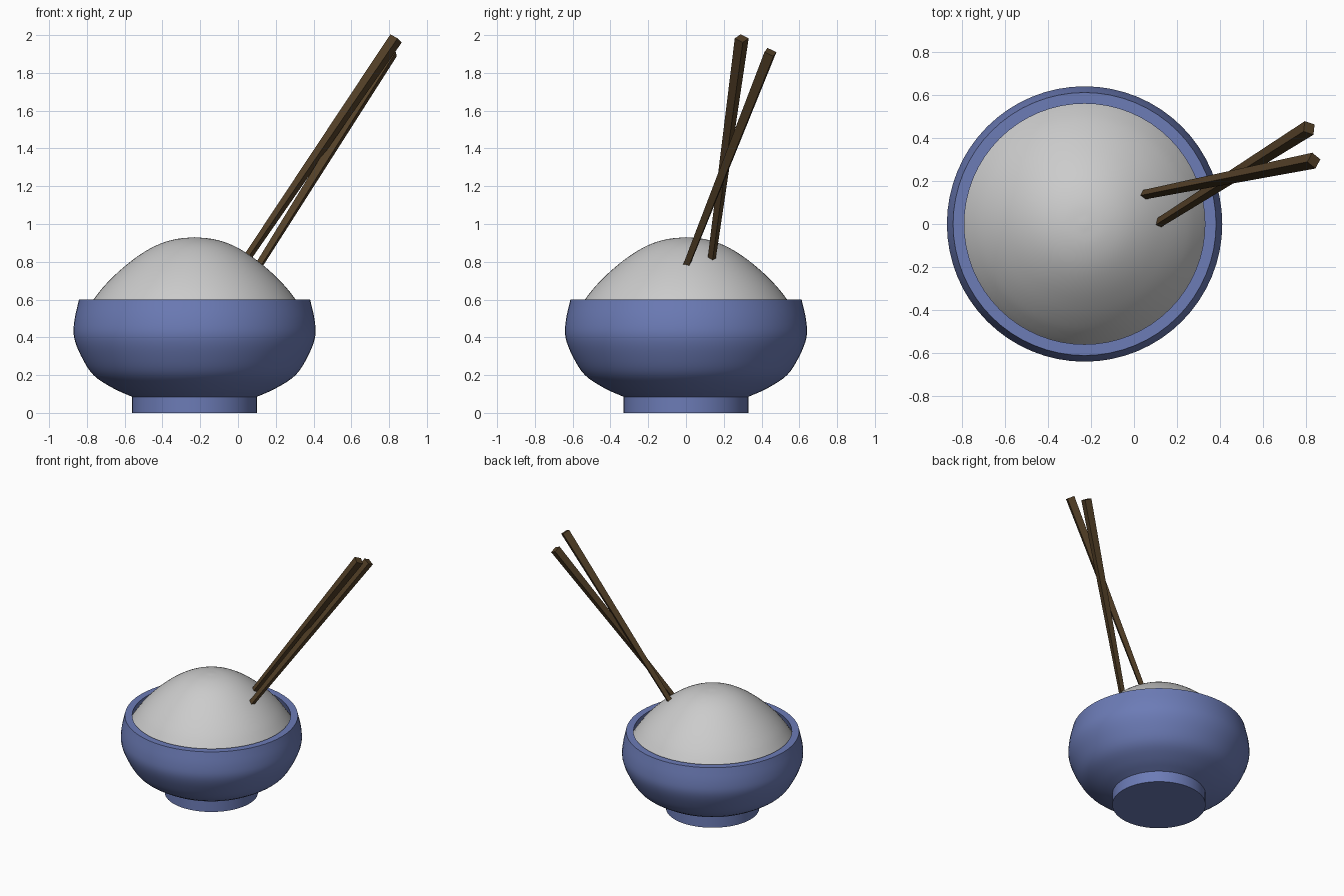
import bpy, bmesh, math
from mathutils import Vector

if "Cube" in bpy.data.objects:
    bpy.data.objects.remove(bpy.data.objects["Cube"])

CX = -0.23  # bowl axis


def material(name, rgb):
    m = bpy.data.materials.new(name)
    m.diffuse_color = (*rgb, 1)
    m.use_nodes = True
    m.node_tree.nodes["Principled BSDF"].inputs["Base Color"].default_value = m.diffuse_color
    return m


def smooth_path(pts, steps=4):
    """Catmull-Rom curve through the profile points."""
    p = [Vector(q) for q in pts]
    p = [2 * p[0] - p[1]] + p + [2 * p[-1] - p[-2]]
    out = []
    for a, b, c, d in zip(p, p[1:], p[2:], p[3:]):
        for i in range(steps):
            t = i / steps
            out.append(0.5 * (2 * b + (c - a) * t + (2 * a - 5 * b + 4 * c - d) * t * t
                              + (3 * b - a - 3 * c + d) * t ** 3))
    return out + [p[-2]]


def finish(name, bm, mat=None, smooth=True):
    bmesh.ops.recalc_face_normals(bm, faces=bm.faces)
    me = bpy.data.meshes.new(name)
    bm.to_mesh(me)
    bm.free()
    ob = bpy.data.objects.new(name, me)
    bpy.context.collection.objects.link(ob)
    if mat:
        me.materials.append(mat)
    if smooth:
        bpy.ops.object.select_all(action='DESELECT')
        ob.select_set(True)
        bpy.context.view_layer.objects.active = ob
        bpy.ops.object.shade_smooth_by_angle(angle=math.radians(35))
    return ob


def lathe(name, profile, mat=None, segments=64):
    bm = bmesh.new()
    vs = [bm.verts.new((r, 0, z)) for r, z in profile]
    es = [bm.edges.new(e) for e in zip(vs, vs[1:])]
    bmesh.ops.spin(bm, geom=vs + es, cent=(0, 0, 0), axis=(0, 0, 1),
                   angle=math.tau, steps=segments, use_duplicate=False)
    bmesh.ops.remove_doubles(bm, verts=bm.verts, dist=1e-4)
    ob = finish(name, bm, mat)
    ob.location.x = CX
    return ob


def chopstick(name, tip, top, w_tip, w_top, mat):
    """Tapered square stick from tip to top."""
    tip, top = Vector(tip), Vector(top)
    axis = top - tip
    bm = bmesh.new()
    bmesh.ops.create_cone(bm, cap_ends=True, segments=4, depth=axis.length,
                          radius1=w_tip / math.sqrt(2), radius2=w_top / math.sqrt(2))
    bmesh.ops.rotate(bm, verts=bm.verts, matrix=axis.to_track_quat('Z', 'Y').to_matrix()
                     @ Vector((0, 0, 1)).rotation_difference(Vector((0, 0, 1))).to_matrix())
    ob = finish(name, bm, mat, smooth=False)
    ob.location = (tip + top) / 2
    return ob


blue = material("blue_glaze", (0.15, 0.20, 0.47))
wood = material("dark_wood", (0.085, 0.05, 0.02))

# Bowl: foot, bellied outside, flat rim, inside wall
outer = smooth_path([(0.33, 0.085), (0.43, 0.13), (0.535, 0.20), (0.60, 0.30),
                     (0.638, 0.40), (0.636, 0.49), (0.612, 0.60)])
inner = smooth_path([(0.56, 0.60), (0.583, 0.50), (0.585, 0.41), (0.55, 0.31),
                     (0.48, 0.23), (0.3, 0.14), (0, 0.12)])
foot = [(0, 0), (0.33, 0), (0.33, 0.04)]
lathe("bowl", foot + [tuple(p) for p in outer + inner], blue)

# Rice mound
lathe("rice", smooth_path([(0, 0.93), (0.1, 0.92), (0.2, 0.888), (0.3, 0.83), (0.4, 0.75),
                           (0.48, 0.67), (0.535, 0.60), (0.575, 0.54)]))

# Chopsticks resting in the rice
chopstick("chopstick_front", (0.06, -0.03, 0.70), (0.815, 0.447, 1.91), 0.03, 0.053, wood)
chopstick("chopstick_back", (0.00, 0.127, 0.75), (0.837, 0.295, 1.983), 0.03, 0.053, wood)
